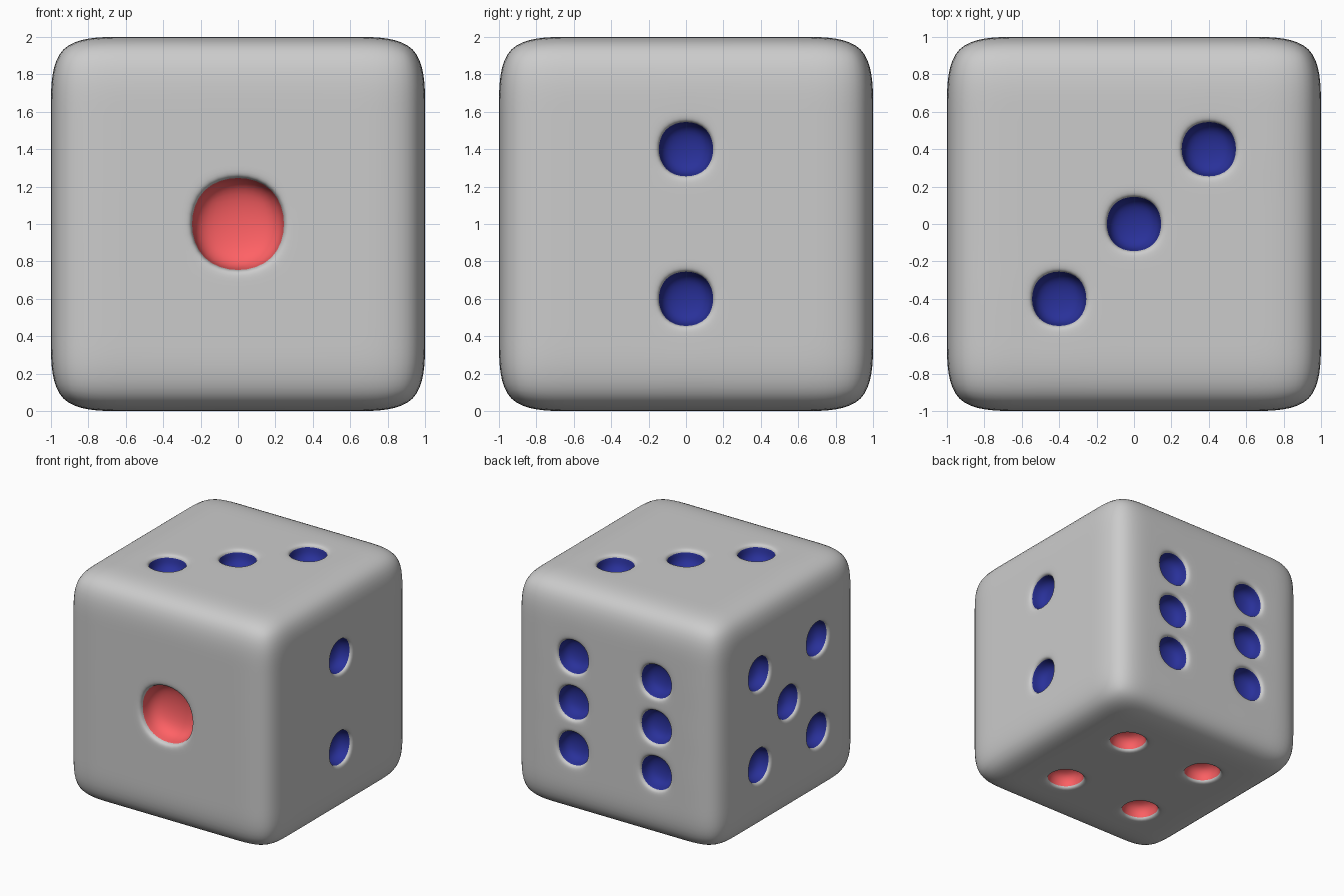
import bpy, bmesh
from mathutils import Vector

if "Cube" in bpy.data.objects:
    bpy.data.objects.remove(bpy.data.objects["Cube"])

PITCH = 0.4  # each face is a 5 x 5 grid of cells; pips sit in the inner 3 x 3

# Pip layout: (face normal axis, sign) -> cell coordinates on the other two axes
pips = {
    (1, -1): [(0, 0)],                                              # front: one (x, z)
    (0, 1): [(0, 1), (0, -1)],                                      # right: two (y, z)
    (2, 1): [(-1, -1), (0, 0), (1, 1)],                             # top: three (x, y)
    (2, -1): [(x, y) for x in (-1, 1) for y in (-1, 1)],            # bottom: four
    (0, -1): [(0, 0)] + [(y, z) for y in (-1, 1) for z in (-1, 1)], # left: five
    (1, 1): [(x, z) for x in (-1, 1) for z in (-1, 0, 1)],          # back: six
}
RED, BLUE = 1, 2

bm = bmesh.new()
bmesh.ops.create_cube(bm, size=2)
bmesh.ops.subdivide_edges(bm, edges=bm.edges[:], cuts=4, use_grid_fill=True)


def cell(axis, sign, uv):
    """Face of the grid at the given cell."""
    c = [uv[0] * PITCH, uv[1] * PITCH]
    c.insert(axis, sign)
    target = Vector(c)
    return min(bm.faces, key=lambda f: (f.calc_center_median() - target).length)


def sink(face, inset, depth, colour):
    """Inset a cell and push it in; smoothing turns it into a round bowl."""
    bmesh.ops.inset_individual(bm, faces=[face], thickness=inset, use_even_offset=True)
    n = face.normal.copy()
    floor = bmesh.ops.extrude_discrete_faces(bm, faces=[face])["faces"][0]
    bmesh.ops.translate(bm, verts=floor.verts[:], vec=-n * depth)
    floor.material_index = colour
    for e in floor.edges:
        for f in e.link_faces:
            f.material_index = colour


jobs = [(cell(a, s, uv), (a, s)) for (a, s), cells in pips.items() for uv in cells]
bm.normal_update()
for face, key in jobs:
    if key == (1, -1):
        # Large single pip: widen its cell first
        for v in face.verts:
            v.co.x *= 1.55
            v.co.z *= 1.55
        sink(face, 0.05, 0.22, RED)
    else:
        sink(face, 0.05, 0.15, RED if key == (2, -1) else BLUE)

bmesh.ops.translate(bm, verts=bm.verts[:], vec=(0, 0, 1))
bmesh.ops.recalc_face_normals(bm, faces=bm.faces[:])
for f in bm.faces:
    f.smooth = True

me = bpy.data.meshes.new("die")
bm.to_mesh(me)
bm.free()

# Body is plain grey, pips are red or blue
me.materials.append(bpy.data.materials.new("body_grey"))
for name, col in (("pip_red", (1.0, 0.12, 0.13, 1)), ("pip_blue", (0.022, 0.03, 0.32, 1))):
    m = bpy.data.materials.new(name)
    m.diffuse_color = col
    m.use_nodes = True
    m.node_tree.nodes["Principled BSDF"].inputs["Base Color"].default_value = m.diffuse_color
    me.materials.append(m)

die = bpy.data.objects.new("die", me)
bpy.context.collection.objects.link(die)
sub = die.modifiers.new("smooth", "SUBSURF")
sub.levels = sub.render_levels = 3
